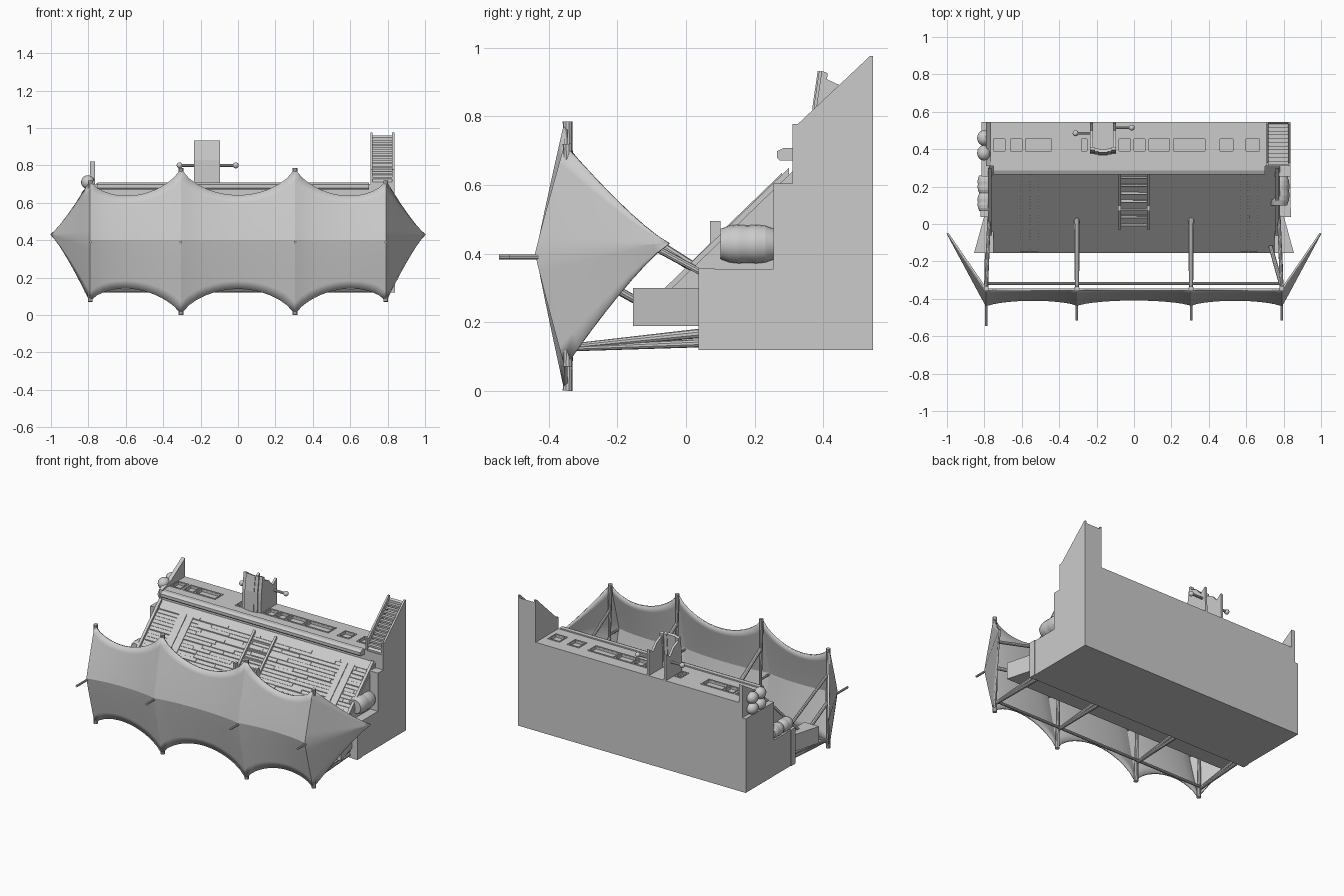
import bpy, bmesh, math, random
from mathutils import Vector, Matrix

random.seed(4)
old = bpy.data.objects.get("Cube")
if old:
    bpy.data.objects.remove(old, do_unlink=True)

grey = bpy.data.materials.new("plain grey")
grey.use_nodes = True
grey.diffuse_color = (0.6, 0.6, 0.6, 1)
grey.node_tree.nodes["Principled BSDF"].inputs["Base Color"].default_value = (0.6, 0.6, 0.6, 1)


def finish(name, bm, smooth=0):
    """Make the object; smooth is the sharp-edge angle in degrees."""
    bmesh.ops.recalc_face_normals(bm, faces=bm.faces[:])
    mesh = bpy.data.meshes.new(name)
    bm.to_mesh(mesh)
    bm.free()
    mesh.materials.append(grey)
    ob = bpy.data.objects.new(name, mesh)
    bpy.context.scene.collection.objects.link(ob)
    if smooth:
        bpy.ops.object.select_all(action='DESELECT')
        ob.select_set(True)
        bpy.context.view_layer.objects.active = ob
        bpy.ops.object.shade_smooth_by_angle(angle=math.radians(smooth))
    return ob


def add_slab(bm, outline, shift):
    face = bm.faces.new([bm.verts.new(p) for p in outline])
    ext = bmesh.ops.extrude_face_region(bm, geom=[face])["geom"]
    bmesh.ops.translate(bm, vec=shift, verts=[v for v in ext if isinstance(v, bmesh.types.BMVert)])


def add_prism(bm, profile, x0, x1):
    """Extrude a side outline of (y, z) points from x0 to x1."""
    add_slab(bm, [(x0, y, z) for y, z in profile], (x1 - x0, 0, 0))


def prisms(name, profile, spans):
    bm = bmesh.new()
    for x0, x1 in spans:
        add_prism(bm, profile, x0, x1)
    return finish(name, bm)


def add_box(bm, x0, x1, y0, y1, z0, z1):
    add_prism(bm, [(y0, z0), (y1, z0), (y1, z1), (y0, z1)], x0, x1)


def add_rod(bm, a, b, r0, r1=None, sides=10):
    a, b = Vector(a), Vector(b)
    rot = (b - a).to_track_quat('Z', 'Y').to_matrix().to_4x4()
    bmesh.ops.create_cone(bm, cap_ends=True, segments=sides, radius1=r0, radius2=r1 or r0,
                          depth=(b - a).length, matrix=Matrix.Translation((a + b) / 2) @ rot)


def add_ball(bm, centre, scale):
    bmesh.ops.create_uvsphere(bm, u_segments=16, v_segments=10, radius=1,
                              matrix=Matrix.Translation(centre) @ Matrix.Diagonal((*scale, 1)))


def on_slope(y, lift=0.0):
    return (y, 0.19 + (y + 0.155) * 0.967 + lift)


# Main hull with sloped front and flat rear deck
hull = prisms("hull", [(0.04, 0.12), (0.04, 0.19), on_slope(-0.155), on_slope(0.31),
                       (0.31, 0.70), (0.545, 0.70), (0.545, 0.12)], [(-0.775, 0.78)])

# Recessed hatches in the rear deck
hatches = [(-0.75, -0.69), (-0.66, -0.60), (-0.58, -0.44), (-0.28, -0.25), (-0.08, -0.02),
           (0.0, 0.06), (0.08, 0.19), (0.21, 0.38), (0.46, 0.53), (0.60, 0.67)]
bm = bmesh.new()
for x0, x1 in hatches:
    add_box(bm, x0, x1, 0.39, 0.455, 0.685, 0.75)
cutter = finish("hatch_cutter", bm)
cutter.hide_render = True
cutter.hide_set(True)
cutter.display_type = 'WIRE'
cut = hull.modifiers.new("hatches", 'BOOLEAN')
cut.object = cutter
cut.solver = 'EXACT'

bm = bmesh.new()
for x0, x1 in hatches:
    for y0, y1 in ((0.38, 0.389), (0.456, 0.465)):
        add_box(bm, x0 - 0.008, x1 + 0.008, y0, y1, 0.698, 0.704)
    for x in (x0 - 0.008, x1):
        add_box(bm, x, x + 0.008, 0.389, 0.456, 0.698, 0.704)
finish("hatch_frames", bm)

# Rail along the front of the rear deck
prisms("deck_rail", [(0.265, 0.68), (0.272, 0.672), (0.312, 0.672), (0.312, 0.708),
                     (0.285, 0.708), (0.265, 0.698)], [(-0.75, 0.70)])

# Stepped side blocks
steps = [(0.04, 0.12), (0.04, 0.355), (0.255, 0.355), (0.255, 0.605), (0.31, 0.605),
         (0.31, 0.70), (0.545, 0.70), (0.545, 0.12)]
prisms("right_side_steps", steps, [(0.75, 0.836)])
prisms("left_side_steps", steps[:4] + [(0.545, 0.605), (0.545, 0.12)], [(-0.815, -0.76)])
prisms("side_ribs", [(0.037, 0.12), (0.037, 0.358), (0.083, 0.358), (0.083, 0.12)],
       [(0.80, 0.84), (-0.82, -0.78)])
prisms("left_end_wall", [(0.31, 0.60), (0.31, 0.70), (0.40, 0.73), (0.545, 0.82), (0.545, 0.60)],
       [(-0.79, -0.765)])

# Flared boxes at the foot of the slope
for side, name in ((1, "right_flare_box"), (-1, "left_flare_box")):
    bm = bmesh.new()
    add_slab(bm, [(side * x, y, 0.19) for x, y in
                  ((0.75, -0.155), (0.855, -0.155), (0.80, 0.045), (0.75, 0.045))], (0, 0, 0.11))
    finish(name, bm)

# Planks laid on the slope
bm = bmesh.new()
rows = 26
for i in range(rows):
    y0 = -0.15 + 0.43 * i / rows
    y1 = y0 + 0.43 / rows - 0.002
    x = -0.755
    while x < 0.75:
        end = min(x + random.uniform(0.12, 0.4), 0.755)
        h = random.uniform(0.003, 0.008)
        add_prism(bm, [on_slope(y0), on_slope(y1), on_slope(y1, h), on_slope(y0, h)], x, end - 0.003)
        x = end
finish("slope_planks", bm)
prisms("slope_bands", [on_slope(-0.15), on_slope(0.27), on_slope(0.27, 0.011), on_slope(-0.15, 0.011)],
       [(-0.61, -0.56), (-0.555, -0.51), (0.57, 0.61), (0.615, 0.66)])
prisms("slope_edge_rails", [on_slope(-0.15), on_slope(0.3), on_slope(0.3, 0.02), on_slope(-0.15, 0.02)],
       [(-0.78, -0.762), (0.757, 0.775)])

# Central stair on the slope
prisms("stair_rails", [on_slope(-0.03), on_slope(0.28), on_slope(0.28, 0.025), on_slope(0.10, 0.025),
                       (0.10, 0.495), (0.07, 0.495), (0.07, 0.43), on_slope(-0.03, 0.02)],
       [(-0.085, -0.07), (0.07, 0.085)])
bm = bmesh.new()
for i in range(7):
    y = -0.03 + i * 0.042
    z = on_slope(y)[1]
    add_box(bm, -0.07, 0.07, y + 0.02, y + 0.042, z, z + 0.035)
finish("stair_treads", bm)

# Raised corner stair at the rear
prisms("corner_stair_sides", [(0.31, 0.60), (0.31, 0.777), (0.325, 0.777), (0.535, 0.975),
                              (0.545, 0.975), (0.545, 0.60)], [(0.708, 0.72), (0.824, 0.836)])
prisms("corner_stair_back", [(0.535, 0.69), (0.545, 0.69), (0.545, 0.96), (0.535, 0.95)], [(0.72, 0.824)])
bm = bmesh.new()
add_prism(bm, [(0.315, 0.69), (0.54, 0.69), (0.54, 0.90), (0.315, 0.71)], 0.72, 0.824)
for i in range(11):
    y, z = 0.315 + i * 0.02, 0.728 + i * 0.0195
    add_box(bm, 0.72, 0.824, y, y + 0.022, z, z + 0.011)
finish("corner_stair_treads", bm)

# Lookout box with a bowed front and a knobbed arm on each side
bm = bmesh.new()
for i in range(6):
    x0, x1 = -0.235 + 0.023 * i, -0.212 + 0.023 * i
    bow = 0.012 * (1 - ((i - 2.5) / 2.5) ** 2)
    add_prism(bm, [(y - bow, z) for y, z in ((0.378, 0.69), (0.380, 0.83), (0.395, 0.932), (0.412, 0.926),
                                             (0.405, 0.83), (0.40, 0.69))], x0, x1)
finish("lookout_front", bm)
prisms("lookout_sides", [(0.38, 0.69), (0.39, 0.84), (0.41, 0.908), (0.46, 0.885), (0.50, 0.84),
                         (0.54, 0.87), (0.545, 0.69)], [(-0.235, -0.22), (-0.112, -0.097)])
bm = bmesh.new()
for x, inner, y in ((-0.312, -0.22, 0.485), (-0.012, -0.112, 0.515)):
    add_rod(bm, (x, y, 0.80), (inner, y, 0.80), 0.008)
    add_ball(bm, (x, y, 0.80), (0.016, 0.016, 0.016))
finish("lookout_arms", bm, 35)


# Barrels and round bundles on the sides
def barrel(name, x, y0, y1, z, r):
    bm = bmesh.new()
    d = (y1 - y0) / 6
    radii = [0.78, 0.95, 1.0, 0.97, 1.0, 0.95, 0.78]
    for i in range(6):
        add_rod(bm, (x, y0 + d * i, z), (x, y0 + d * (i + 1), z), r * radii[i], r * radii[i + 1], 18)
    finish(name, bm, 35)


barrel("right_barrel", 0.775, 0.10, 0.258, 0.428, 0.057)
barrel("left_barrel_front", -0.795, 0.07, 0.165, 0.40, 0.042)
barrel("left_barrel_rear", -0.795, 0.165, 0.26, 0.40, 0.042)
bm = bmesh.new()
for y in (0.38, 0.46):
    for z in (0.64, 0.71):
        add_ball(bm, (-0.803, y, z), (0.036, 0.041, 0.037))
finish("round_bundles", bm, 35)

# Sail: three scalloped spans plus a pointed wing at each end
poles = [(-0.79, 0.715, 0.075, 0.085), (-0.305, 0.78, 0.005, 0.082),
         (0.305, 0.78, 0.005, 0.082), (0.79, 0.715, 0.075, 0.085)]
sags = [(0.108, 0.098), (0.14, 0.135), (0.108, 0.098)]
SEG, ROWS = 14, 12


def column(x, top, bottom, bulge):
    pts = []
    for j in range(ROWS + 1):
        v = 2 * j / ROWS - 1
        z = 0.4 + ((top - 0.4) * v if v > 0 else (0.4 - bottom) * v)
        pts.append(Vector((x, -0.35 - bulge * (1 - abs(v) ** 1.05), z)))
    return pts


def wing(side):
    base = column(side * 0.79, *poles[0][1:])
    tip = Vector((side, -0.045, 0.43))
    cols = []
    for i in range(1, 9):
        t = min(i / 8, 0.985)
        col = [p.lerp(tip, t) for p in base]
        for p, b in zip(col, base):
            p.z = tip.z + (b.z - tip.z) * (1 - t) ** 1.22
        cols.append(col)
    return cols


cols = wing(-1)[::-1]
for k, (sag_top, sag_bottom) in enumerate(sags):
    a, b = poles[k], poles[k + 1]
    for i in range(SEG + (k == 2)):
        t = i / SEG
        x, top, bottom, bulge = (p + (q - p) * t for p, q in zip(a, b))
        sag = (4 * t * (1 - t)) ** 0.75
        cols.append(column(x, top - sag_top * sag, bottom + sag_bottom * sag, bulge - 0.028 * sag))
cols += wing(1)
bm = bmesh.new()
grid = [[bm.verts.new(p) for p in col] for col in cols]
for c0, c1 in zip(grid, grid[1:]):
    for j in range(ROWS):
        bm.faces.new((c0[j], c1[j], c1[j + 1], c0[j + 1]))
sail = finish("sail", bm, 18)
thick = sail.modifiers.new("thickness", 'SOLIDIFY')
thick.thickness = 0.01
thick.offset = 0

# Frame behind the sail: uprights, spikes, struts and a cross rail
bm = bmesh.new()
for x, top, bottom, bulge in poles:
    mid = (x, -0.335, 0.4)
    add_rod(bm, mid, (x, -0.345, top + 0.005), 0.010, 0.014)
    add_rod(bm, mid, (x, -0.345, bottom - 0.004), 0.010, 0.014)
    add_rod(bm, (x, -0.33, 0.39), (x, -0.545 if x < -0.5 else -0.515, 0.39), 0.007)
    add_rod(bm, (x, -0.33, 0.125), (x * 0.98, 0.06, 0.14), 0.009, 0.012)
    add_rod(bm, (x, -0.33, 0.13), (x * 0.98, 0.06, 0.17), 0.009, 0.014)
    if abs(x) < 0.5:
        add_rod(bm, (x, -0.335, 0.59), (x, 0.045, 0.345), 0.012, 0.016)
    else:
        end = -0.785 if x < 0 else 0.73
        add_rod(bm, (x, -0.335, 0.37), (end, -0.12, 0.25), 0.012)
        add_rod(bm, (x, -0.335, 0.55), (x * 0.98, 0.045, 0.345), 0.010)
add_rod(bm, (-0.79, -0.318, 0.13), (0.79, -0.318, 0.13), 0.009)
finish("sail_frame", bm, 35)
